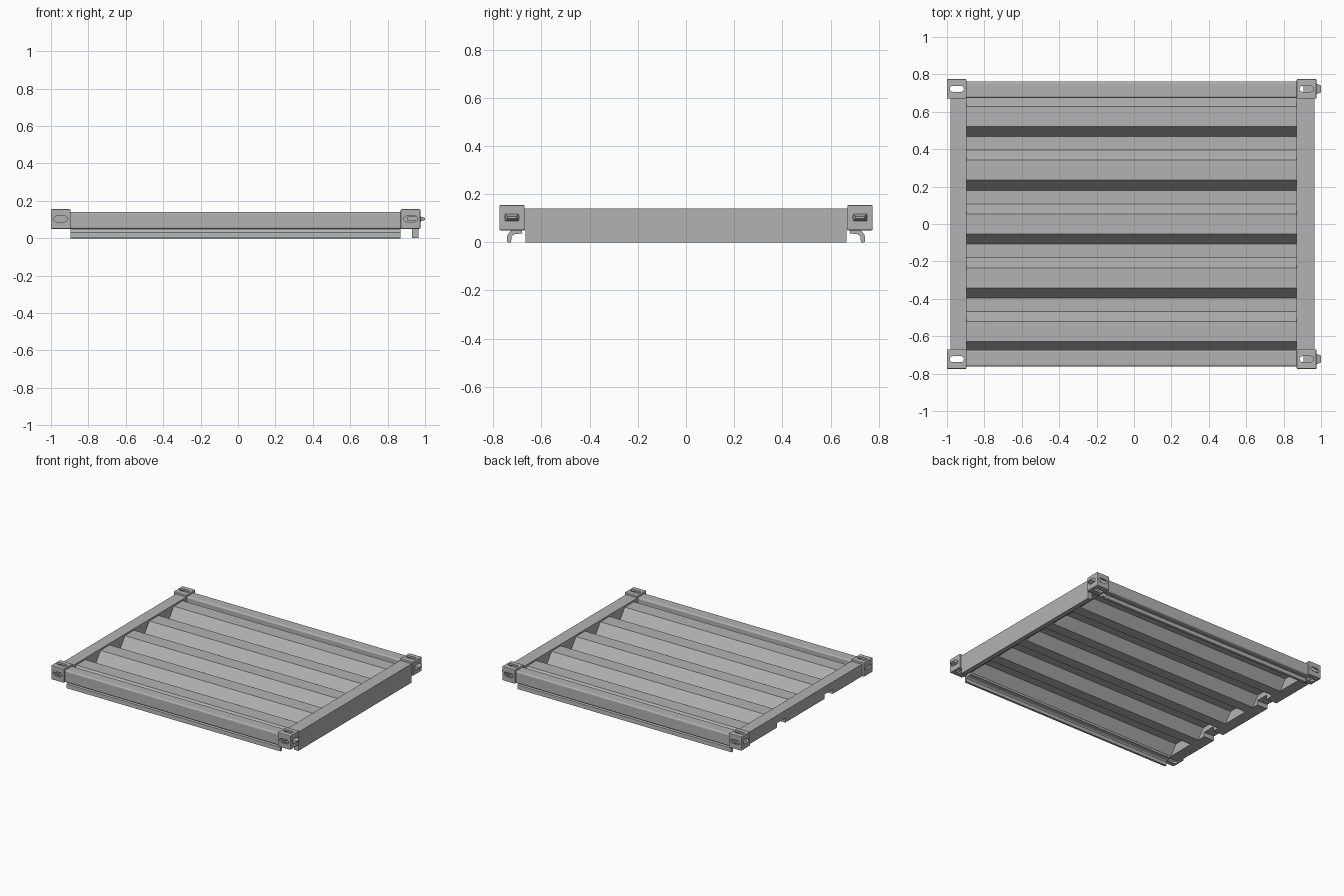
import bpy, bmesh, math
from mathutils import Matrix, Vector

cube = bpy.data.objects.get("Cube")
if cube:
    bpy.data.objects.remove(cube, do_unlink=True)

steel = bpy.data.materials.new("grey_steel")
steel.use_nodes = True
GREY = (0.45, 0.45, 0.45, 1)
steel.diffuse_color = GREY
steel.node_tree.nodes["Principled BSDF"].inputs["Base Color"].default_value = GREY

X0, X1 = -0.895, 0.87          # clear span between the corner blocks
Y_IN, Y_OUT = 0.67, 0.775      # corner block limits
Z0, Z1 = 0.05, 0.155


def finish(name, bm):
    bmesh.ops.recalc_face_normals(bm, faces=bm.faces)
    mesh = bpy.data.meshes.new(name)
    bm.to_mesh(mesh)
    bm.free()
    mesh.materials.append(steel)
    obj = bpy.data.objects.new(name, mesh)
    bpy.context.collection.objects.link(obj)
    return obj


def add_box(bm, lo, hi):
    lo, hi = Vector(lo), Vector(hi)
    m = Matrix.Translation((lo + hi) / 2) @ Matrix.Diagonal((*(hi - lo), 1))
    return bmesh.ops.create_cube(bm, size=1, matrix=m)["verts"]


def box(name, lo, hi, bevel=0):
    bm = bmesh.new()
    add_box(bm, lo, hi)
    obj = finish(name, bm)
    if bevel:
        mod = obj.modifiers.new("Bevel", "BEVEL")
        mod.width, mod.segments = bevel, 2
    return obj


def cut(obj, cutter):
    cutter.hide_render = True
    cutter.hide_set(True)
    mod = obj.modifiers.new("Cut", "BOOLEAN")
    mod.operation, mod.solver, mod.object = "DIFFERENCE", "EXACT", cutter


def extrude_x(bm, points, closed=True):
    """Sweep a (y, z) outline along the clear span."""
    a = [bm.verts.new((X0, y, z)) for y, z in points]
    b = [bm.verts.new((X1, y, z)) for y, z in points]
    n = len(points)
    for i in range(n if closed else n - 1):
        j = (i + 1) % n
        bm.faces.new((a[i], a[j], b[j], b[i]))
    if closed:
        bm.faces.new(a)
        bm.faces.new(b[::-1])


def sheet(name, points, thick):
    bm = bmesh.new()
    extrude_x(bm, points, closed=False)
    obj = finish(name, bm)
    mod = obj.modifiers.new("Thickness", "SOLIDIFY")
    mod.thickness, mod.offset = thick, 0
    mod.use_even_offset = True
    return obj


def rounded(y0, y1, z0, z1, r, steps=3):
    pts = []
    for k, (cy, cz) in enumerate([(y1 - r, z1 - r), (y0 + r, z1 - r),
                                  (y0 + r, z0 + r), (y1 - r, z0 + r)]):
        for i in range(steps + 1):
            t = (k + i / steps) * math.pi / 2
            pts.append((cy + r * math.cos(t), cz + r * math.sin(t)))
    return pts


def slot(bm, centre, length, width, depth, axis):
    """Round-ended slot; axis is the direction it is drilled along."""
    r, s = width / 2, length / 2 - width / 2
    ring = []
    for side in (1, -1):
        for i in range(7):
            t = -math.pi / 2 + math.pi * i / 6
            ring.append((side * (s + r * math.cos(t)), side * r * math.sin(t)))
    place = {"X": lambda u, v, w: (w, u, v), "Y": lambda u, v, w: (u, w, v),
             "Z": lambda u, v, w: (u, v, w)}[axis]
    c = Vector(centre)
    a = [bm.verts.new(c + Vector(place(u, v, -depth / 2))) for u, v in ring]
    b = [bm.verts.new(c + Vector(place(u, v, depth / 2))) for u, v in ring]
    bm.faces.new(a)
    bm.faces.new(b[::-1])
    for i in range(len(ring)):
        j = (i + 1) % len(ring)
        bm.faces.new((a[i], b[i], b[j], a[j]))


# Corrugated panel: five ridges with narrower valleys between
PITCH, HIGH, LOW = 0.2875, 0.125, 0.053
outline = []
for k in range(-2, 3):
    c = k * PITCH
    outline += [(c - 0.106, LOW), (c - 0.052, HIGH), (c + 0.052, HIGH), (c + 0.106, LOW)]
sheet("corrugated_panel", outline, 0.006)

# Side rails with hooked lower flanges
for side, label in ((1, "back"), (-1, "front")):
    bm = bmesh.new()
    extrude_x(bm, [(side * y, z) for y, z in rounded(0.675, 0.762, 0.05, 0.14, 0.01)])
    finish(label + "_rail", bm)
    hook = [(0.68, 0.045), (0.71, 0.044), (0.724, 0.038), (0.733, 0.027), (0.735, 0)]
    sheet(label + "_rail_flange", [(side * y, z) for y, z in hook], 0.018)

# End rails: one notched tube, one with a deep outer web
notched = box("notched_end_rail", (-0.982, -Y_IN, 0.05), (X0, Y_IN, 0.14))
bm = bmesh.new()
for y in (-0.28, 0.28):
    add_box(bm, (-1.1, y - 0.048, 0), (-0.8, y + 0.048, 0.083))
cut(notched, finish("notch_cutter", bm))
box("deep_end_rail", (X1, -Y_IN, 0.05), (0.965, Y_IN, 0.14))
box("deep_end_rail_web", (0.93, -0.667, 0), (0.965, 0.667, 0.05))

# Hollow corner blocks with slots on their outer faces
WALL, ZC = 0.014, 0.103
for end, (xa, xb) in ((-1, (-1.0, X0)), (1, (X1, 0.975))):
    for side in (-1, 1):
        label = ("back" if side > 0 else "front") + ("_left" if end > 0 else "_right")
        ya, yb = sorted((side * Y_IN, side * Y_OUT))
        block = box(label + "_corner_block", (xa, ya, Z0), (xb, yb, Z1), 0.005)
        xc, yc = (xa + xb) / 2, (ya + yb) / 2
        cavity = box(label + "_cavity_cutter", (xa + WALL, ya + WALL, Z0 + WALL),
                     (xb - WALL, yb - WALL, Z1 - WALL))
        cut(block, cavity)
        tools = [((xc, yc, ZC), 0.076, 0.032, 0.2, "Z"),
                 ((xc, yc + side * 0.05, ZC), 0.074, 0.031, 0.05, "Y"),
                 ((xc + end * 0.05, yc, ZC), 0.062, 0.031, 0.05, "X")]
        for centre, length, width, depth, axis in tools:
            bm = bmesh.new()
            slot(bm, centre, length, width, depth, axis)
            cut(block, finish(label + "_slot_cutter_" + axis.lower(), bm))

        # Locking lug poking out of the deep end
        if end > 0:
            bm = bmesh.new()
            add_box(bm, (0.905, yc - 0.016, ZC - 0.012), (0.978, yc + 0.016, ZC + 0.012))
            for v in add_box(bm, (0.975, yc - 0.028, ZC - 0.014), (1.0, yc + 0.028, ZC + 0.014)):
                if v.co.x > 0.99:
                    v.co.y = yc + (v.co.y - yc) * 0.65
                    v.co.z = ZC + (v.co.z - ZC) * 0.35
            finish(label + "_lug", bm)
